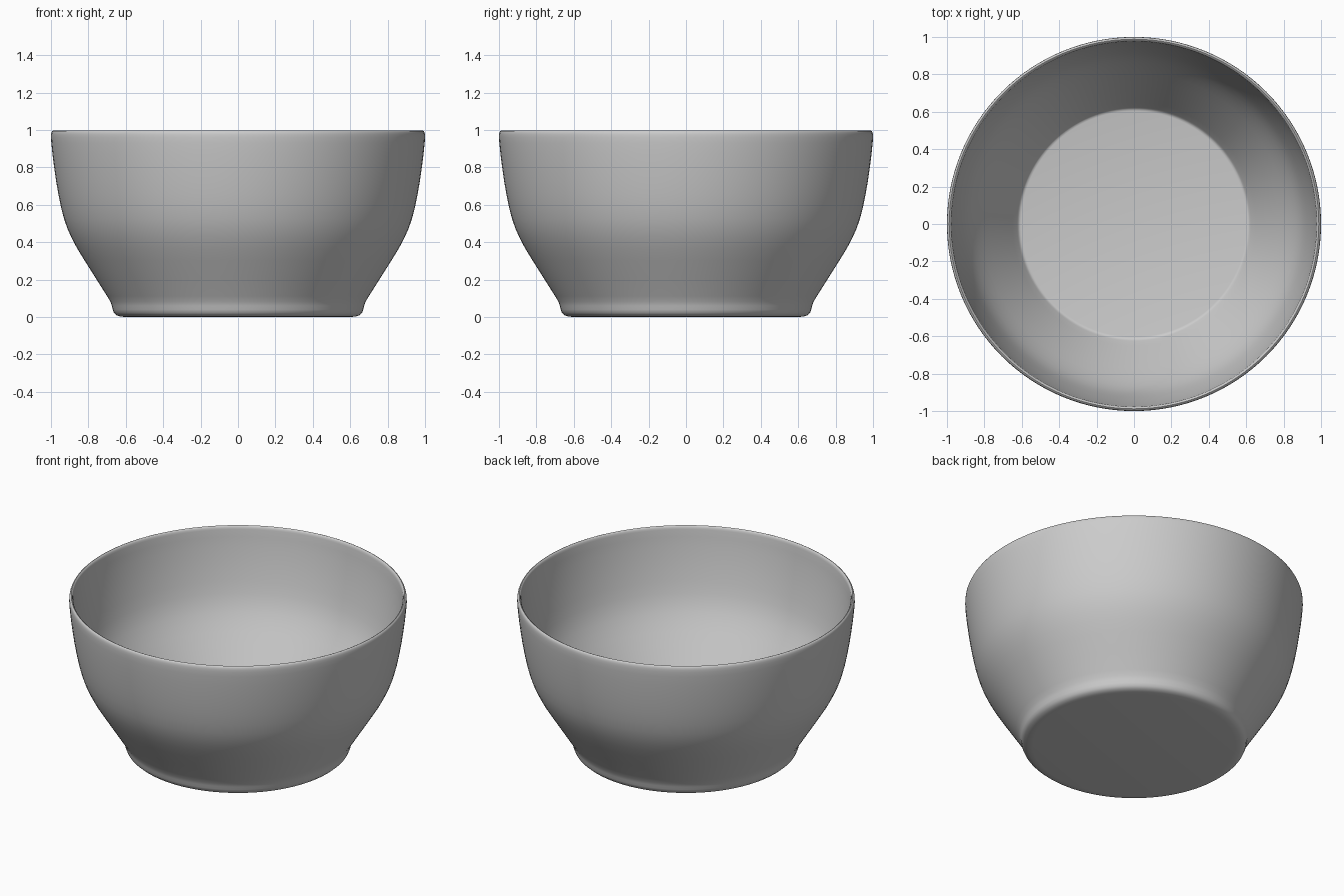
import bpy
import bmesh
import math

if "Cube" in bpy.data.objects:
    bpy.data.objects.remove(bpy.data.objects["Cube"], do_unlink=True)

# Single grey glaze
glaze = bpy.data.materials.new("plain grey")
glaze.use_nodes = True
grey = (0.6, 0.6, 0.6, 1.0)
glaze.diffuse_color = grey
glaze.node_tree.nodes["Principled BSDF"].inputs["Base Color"].default_value = grey

# Half profile (radius, height): underside, foot, outer wall
outer = [(0, 0), (0.60, 0), (0.63, 0.003), (0.65, 0.01), (0.663, 0.022),
         (0.670, 0.04), (0.674, 0.06), (0.682, 0.082), (0.70, 0.112),
         (0.76, 0.207), (0.82, 0.302), (0.86, 0.367), (0.888, 0.42),
         (0.911, 0.47), (0.930, 0.525), (0.947, 0.59), (0.961, 0.66),
         (0.973, 0.73), (0.983, 0.80), (0.992, 0.87), (0.998, 0.93),
         (1.0, 0.96)]
# Rounded thin lip
lip = [(0.9995, 0.975), (0.998, 0.986), (0.994, 0.994), (0.988, 0.997),
       (0.982, 0.994), (0.978, 0.986), (0.976, 0.975)]
# Inner wall, thickening down to a small fillet and the flat floor
inner = [(0.972, 0.93), (0.964, 0.87), (0.953, 0.80), (0.940, 0.73),
         (0.925, 0.66), (0.908, 0.59), (0.888, 0.53), (0.866, 0.482),
         (0.841, 0.435), (0.811, 0.385), (0.771, 0.322), (0.711, 0.227),
         (0.651, 0.132), (0.625, 0.090), (0.619, 0.082), (0.613, 0.077),
         (0.604, 0.075), (0, 0.075)]

# Turn the profile around the vertical axis
bm = bmesh.new()
verts = [bm.verts.new((r, 0, z)) for r, z in outer + lip + inner]
edges = [bm.edges.new(pair) for pair in zip(verts, verts[1:])]
bmesh.ops.spin(bm, geom=verts + edges, cent=(0, 0, 0), axis=(0, 0, 1),
               angle=math.tau, steps=128, use_merge=False)
bmesh.ops.remove_doubles(bm, verts=bm.verts, dist=0.0005)
bmesh.ops.recalc_face_normals(bm, faces=bm.faces)

mesh = bpy.data.meshes.new("bowl")
bm.to_mesh(mesh)
bm.free()
mesh.materials.append(glaze)
bowl = bpy.data.objects.new("bowl", mesh)
bpy.context.collection.objects.link(bowl)

# Smooth shading throughout
bpy.ops.object.select_all(action="DESELECT")
bowl.select_set(True)
bpy.context.view_layer.objects.active = bowl
bpy.ops.object.shade_smooth_by_angle(angle=math.radians(50))
